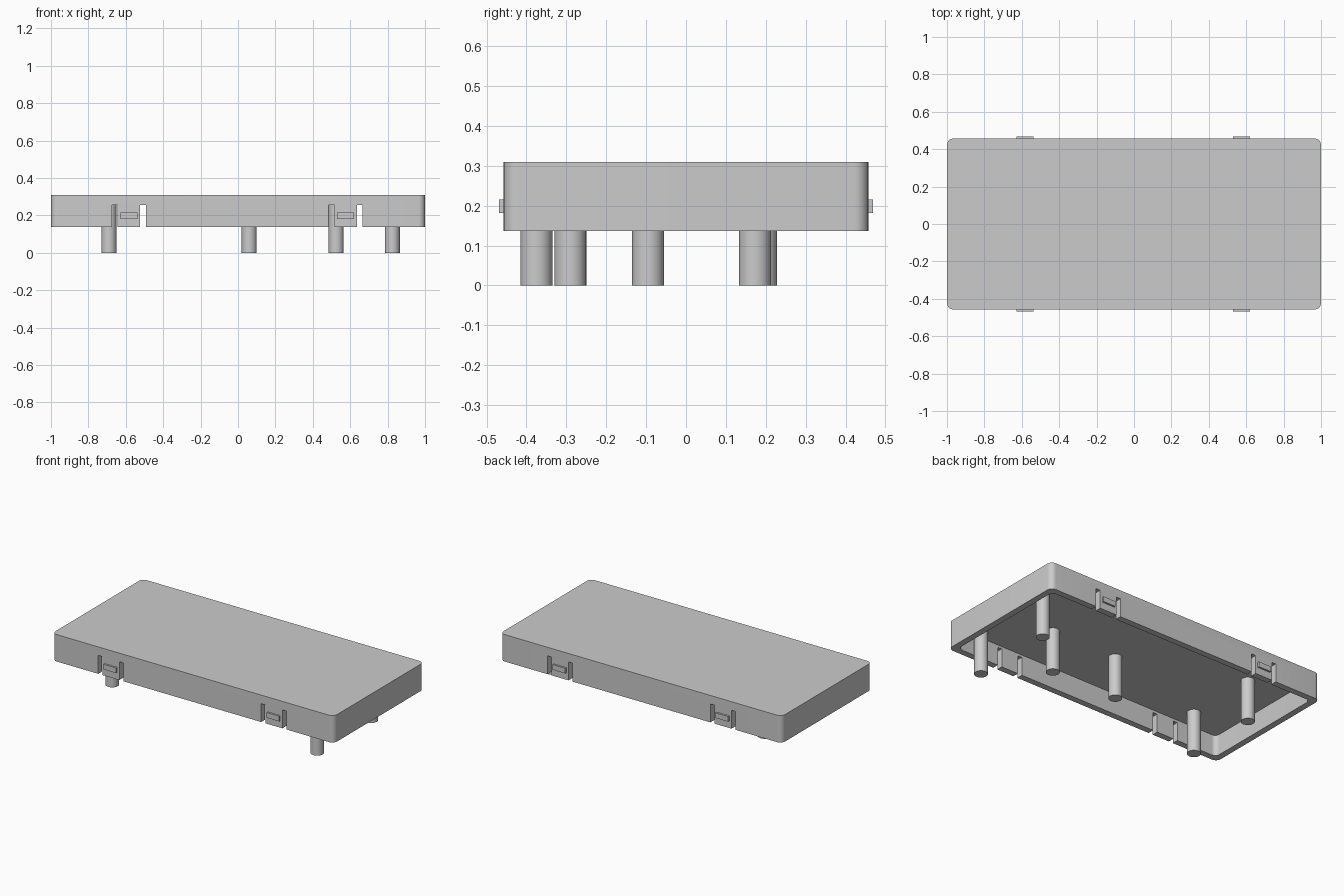
import bpy
import bmesh
import math
from mathutils import Matrix

default = bpy.data.objects.get("Cube")
if default:
    bpy.data.objects.remove(default, do_unlink=True)

# Single plastic colour
GREY = (0.6, 0.6, 0.6, 1)
mat = bpy.data.materials.new("grey plastic")
mat.use_nodes = True
mat.diffuse_color = GREY
mat.node_tree.nodes["Principled BSDF"].inputs["Base Color"].default_value = GREY

HALF_X, HALF_Y = 1.0, 0.457
BOTTOM, TOP, WALL = 0.137, 0.31, 0.04
CEILING = TOP - WALL


def finish(bm, name):
    bmesh.ops.recalc_face_normals(bm, faces=bm.faces)
    mesh = bpy.data.meshes.new(name)
    bm.to_mesh(mesh)
    bm.free()
    mesh.materials.append(mat)
    obj = bpy.data.objects.new(name, mesh)
    bpy.context.collection.objects.link(obj)
    return obj


def smooth(obj):
    bpy.ops.object.select_all(action='DESELECT')
    obj.select_set(True)
    bpy.context.view_layer.objects.active = obj
    bpy.ops.object.shade_smooth_by_angle(angle=math.radians(30))


def box(name, x, y, z):
    """Box from (min, max) ranges on each axis."""
    bm = bmesh.new()
    size = [r[1] - r[0] for r in (x, y, z)]
    centre = [sum(r) / 2 for r in (x, y, z)]
    bmesh.ops.create_cube(bm, size=1, matrix=Matrix.Translation(centre) @ Matrix.Diagonal((*size, 1)))
    return finish(bm, name)


def rounded_slab(name, hx, hy, radius, z0, z1, steps=8):
    """Rectangle with rounded corners, extruded upward."""
    bm = bmesh.new()
    verts = []
    for quarter, (sx, sy) in enumerate([(1, 1), (-1, 1), (-1, -1), (1, -1)]):
        for i in range(steps + 1):
            a = (quarter + i / steps) * math.pi / 2
            verts.append(bm.verts.new((sx * (hx - radius) + radius * math.cos(a),
                                       sy * (hy - radius) + radius * math.sin(a), z0)))
    face = bm.faces.new(verts)
    new = bmesh.ops.extrude_face_region(bm, geom=[face])["geom"]
    bmesh.ops.translate(bm, vec=(0, 0, z1 - z0),
                        verts=[g for g in new if isinstance(g, bmesh.types.BMVert)])
    return finish(bm, name)


def cut(obj, cutter):
    cutter.hide_render = True
    mod = obj.modifiers.new("cut", 'BOOLEAN')
    mod.operation = 'DIFFERENCE'
    mod.solver = 'EXACT'
    mod.object = cutter
    bpy.context.view_layer.objects.active = obj
    bpy.ops.object.modifier_apply(modifier=mod.name)
    bpy.data.objects.remove(cutter, do_unlink=True)


# Hollow cover, open underneath
cover = rounded_slab("cover", HALF_X, HALF_Y, 0.035, BOTTOM, TOP)
cut(cover, rounded_slab("cavity", HALF_X - WALL, HALF_Y - WALL, 0.03, BOTTOM - 0.1, CEILING))

# Snap clips: a pair of slots with a raised catch between them
for cx in (-0.583, 0.575):
    for offset in (-0.075, 0.075):
        for side in (-1, 1):
            ys = sorted((side * (HALF_Y - WALL - 0.02), side * (HALF_Y + 0.05)))
            cut(cover, box("slot", (cx + offset - 0.015, cx + offset + 0.015), ys, (BOTTOM - 0.1, 0.255)))
    for side, label in ((-1, "front"), (1, "back")):
        ys = sorted((side * (HALF_Y - 0.01), side * 0.469))
        box(f"{label}_catch", (cx - 0.045, cx + 0.045), ys, (0.182, 0.215))
smooth(cover)

# Support posts reaching below the rim
POSTS = [(0.825, -0.375), (0.825, 0.173), (0.525, -0.095),
         (0.06, -0.095), (-0.69, 0.188), (-0.69, -0.29)]
height = CEILING + 0.005
for x, y in POSTS:
    bm = bmesh.new()
    bmesh.ops.create_cone(bm, cap_ends=True, segments=32, radius1=0.04, radius2=0.04,
                          depth=height, matrix=Matrix.Translation((x, y, height / 2)))
    smooth(finish(bm, "support_post"))
